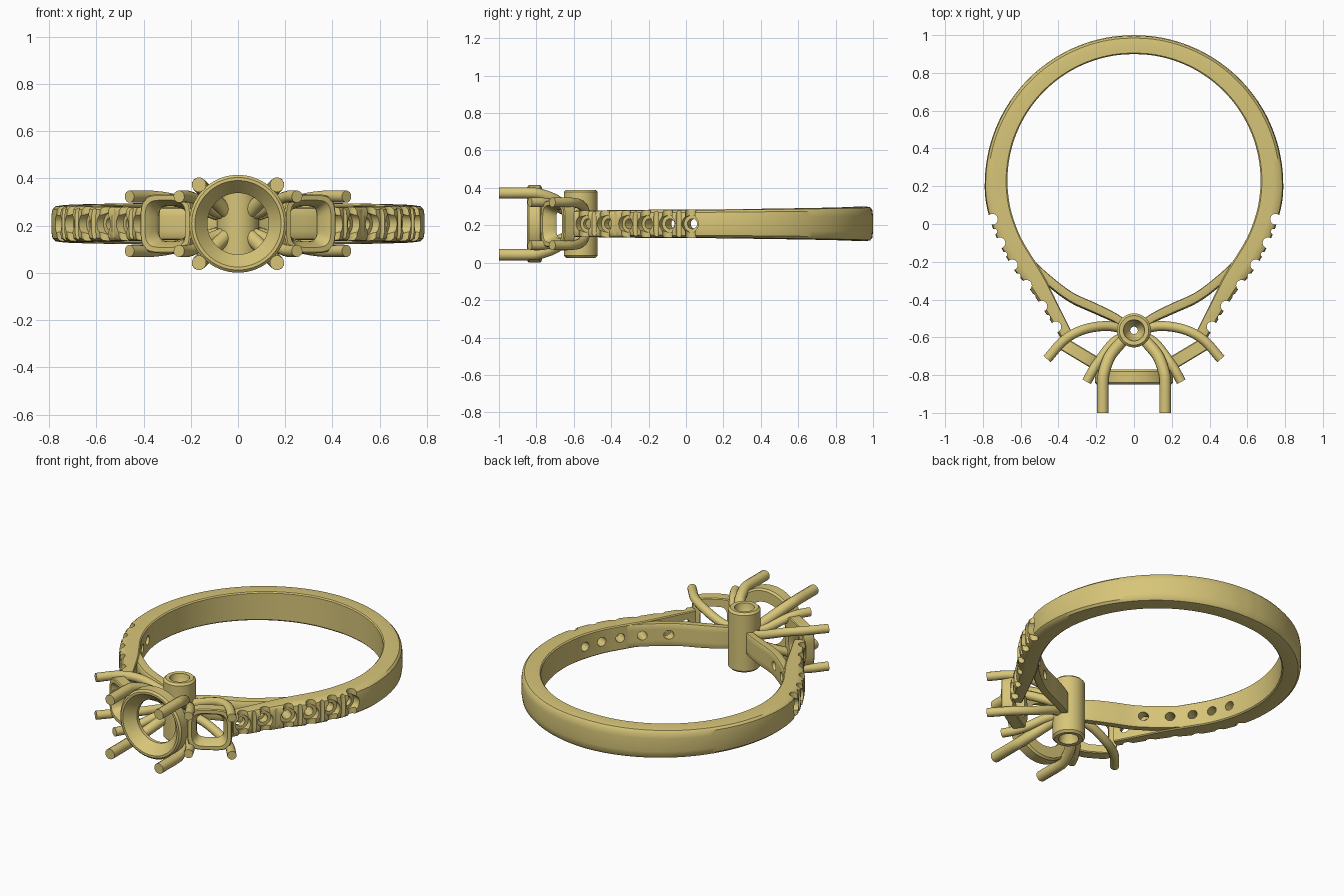
import bpy, bmesh
from math import sin, cos, pi, radians
from mathutils import Vector, Matrix

if "Cube" in bpy.data.objects:
    bpy.data.objects.remove(bpy.data.objects["Cube"])

CZ = 0.208  # height of the ring's mid plane
gold = bpy.data.materials.new("gold")
gold.diffuse_color = (0.68, 0.56, 0.19, 1)
gold.use_nodes = True
gold.node_tree.nodes["Principled BSDF"].inputs["Base Color"].default_value = gold.diffuse_color


def finish(ob, angle=35):
    ob.data.materials.clear()
    ob.data.materials.append(gold)
    bpy.ops.object.select_all(action='DESELECT')
    ob.select_set(True)
    bpy.context.view_layer.objects.active = ob
    bpy.ops.object.shade_smooth_by_angle(angle=radians(angle))


def to_object(bm, name):
    bmesh.ops.recalc_face_normals(bm, faces=bm.faces[:])
    me = bpy.data.meshes.new(name)
    bm.to_mesh(me)
    bm.free()
    ob = bpy.data.objects.new(name, me)
    bpy.context.collection.objects.link(ob)
    return ob


def spline(pts, n=6):
    """Catmull-Rom curve through tuples of any length"""
    P = [Vector(p) for p in pts]
    P = [2 * P[0] - P[1]] + P + [2 * P[-1] - P[-2]]
    out = []
    for a, b, c, d in zip(P, P[1:], P[2:], P[3:]):
        for k in range(n):
            t = k / n
            out.append(0.5 * (2 * b + (c - a) * t + (2 * a - 5 * b + 4 * c - d) * t * t
                              + (3 * b - a - 3 * c + d) * t ** 3))
    return out + [P[-2]]


def skin(bm, loops, closed):
    rows = [[bm.verts.new(p) for p in lp] for lp in loops]
    m = len(rows[0])
    for i in range(len(rows) if closed else len(rows) - 1):
        a, b = rows[i], rows[(i + 1) % len(rows)]
        for j in range(m):
            bm.faces.new((a[j], a[(j + 1) % m], b[(j + 1) % m], b[j]))
    if not closed:
        bm.faces.new(rows[0])
        bm.faces.new(rows[-1])


# Band cross-section: 0 = finger side, 1 = outer side; then half width factor
HALF = [(0, .5), (0, .92), (.06, 1), (.6, 1), (.85, .95), (.96, .8), (1, .45)]
PROFILE = HALF + [(u, -v) for u, v in reversed(HALF)]


def band(name, sections):
    loops = []
    for ix, iy, ox, oy, h in sections:
        loops.append([(ix + (ox - ix) * u, iy + (oy - iy) * u, CZ + h * v) for u, v in PROFILE])
    bm = bmesh.new()
    skin(bm, loops, False)
    return to_object(bm, name)


def ring(name, profile, place, power=2, segs=64):
    """Revolve (radius, height) profile; power > 2 gives a cushion outline"""
    loops = []
    for i in range(segs):
        c, s = cos(2 * pi * i / segs), sin(2 * pi * i / segs)
        k = (abs(c) ** power + abs(s) ** power) ** (-1 / power)
        loops.append([place @ Vector((r * k * c, r * k * s, h)) for r, h in profile])
    bm = bmesh.new()
    skin(bm, loops, True)
    finish(to_object(bm, name))


def wire(name, pts, radius):
    cu = bpy.data.curves.new(name, 'CURVE')
    cu.dimensions = '3D'
    cu.bevel_depth = radius
    cu.bevel_resolution = 4
    cu.use_fill_caps = True
    path = spline(pts)
    sp = cu.splines.new('POLY')
    sp.points.add(len(path) - 1)
    for q, p in zip(sp.points, path):
        q.co = (*p, 1)
    ob = bpy.data.objects.new(name, cu)
    bpy.context.collection.objects.link(ob)
    bpy.ops.object.select_all(action='DESELECT')
    ob.select_set(True)
    bpy.context.view_layer.objects.active = ob
    bpy.ops.object.convert(target='MESH')
    finish(bpy.context.object)


# Shank: round back, then tapering stone-set shoulders
arc = []
for a in range(0, 98, 8):
    s, c = sin(radians(a)), cos(radians(a))
    arc.append((.67 * s, .23 + .67 * c, .79 * s, .21 + .79 * c, .093 - .016 * a / 96))
shoulder = [(.647, .055, .755, 0, .077), (.60, -.07, .70, -.13, .076), (.535, -.18, .63, -.25, .075),
            (.475, -.28, .555, -.34, .074), (.40, -.43, .465, -.475, .072), (.33, -.57, .39, -.60, .07)]
right = spline(arc + shoulder, 4)
left = [(-p[0], p[1], -p[2], p[3], p[4]) for p in reversed(right[1:])]
shank = band("shank", left + right)
bands = [shank]

# Inner strips running from the shank to the centre post
strip = [(.587, -.11, .62, -.135, .068), (.518, -.203, .555, -.235, .068), (.42, -.292, .455, -.33, .068),
         (.32, -.365, .34, -.415, .068), (.2, -.42, .21, -.475, .068), (.1, -.47, .11, -.52, .066),
         (.04, -.51, .05, -.56, .062)]
for sx, side in ((1, "right"), (-1, "left")):
    bands.append(band(side + "_inner_strip",
                      [(sx * p[0], p[1], sx * p[2], p[3], p[4]) for p in spline(strip)]))

# Stone seats: radial drill, wider seat, and cross scallops between beads
SEATS = [(.75, .025, -14), (.71, -.10, -24), (.645, -.217, -34),
         (.57, -.325, -37), (.488, -.435, -35), (.414, -.545, -33)]
cut = bmesh.new()


def drill(p, d, r, back, front=.05):
    rot = Vector((0, 0, 1)).rotation_difference(d).to_matrix().to_4x4()
    bmesh.ops.create_cone(cut, cap_ends=True, segments=20, radius1=r, radius2=r, depth=back + front,
                          matrix=Matrix.Translation(p + d * (front - back) / 2) @ rot)


up = Vector((0, 0, 1))
for sx in (1, -1):
    for i, (x, y, a) in enumerate(SEATS):
        p = Vector((sx * x, y, CZ))
        d = Vector((sx * cos(radians(a)), sin(radians(a)), 0))
        drill(p, d, .027, .14 if i == 5 else .22)
        drill(p, d, .046, .035)
        drill(p, up, .029, .12, .12)
        if i < 5:
            mid = (p + Vector((sx * SEATS[i + 1][0], SEATS[i + 1][1], CZ))) / 2
            drill(mid + d * .008, up, .014, .121, .121)
cutter = to_object(cut, "stone_seat_cutter")
cutter.hide_render = True
for ob in bands:
    mod = ob.modifiers.new("seats", 'BOOLEAN')
    mod.operation = 'DIFFERENCE'
    mod.solver = 'EXACT'
    mod.use_self = True
    mod.object = cutter
    bpy.context.view_layer.objects.active = ob
    bpy.ops.object.modifier_apply(modifier=mod.name)
    finish(ob)
bpy.data.objects.remove(cutter)

# Hollow post behind the centre stone
POST = [(.02, .1), (.05, .14), (.056, .18), (.078, .182), (.09, .17)]
ring("centre_post", POST + [(r, -h) for r, h in reversed(POST)], Matrix.Translation((0, -.563, CZ)))

# Centre stone collar, facing the front
face_front = Matrix.Rotation(pi / 2, 4, 'X')
ring("centre_collar", [(.196, .04), (.207, .03), (.207, -.03), (.196, -.04), (.13, -.04), (.13, -.02), (.183, .04)],
     Matrix.Translation((0, -.81, CZ)) @ face_front)

centre_prong = [(.03, -.59, .03), (.08, -.64, .08), (.13, -.705, .13), (.16, -.79, .16),
                (.165, -.85, .165), (.165, -.92, .165), (.165, -1, .165)]
outer_prong = [(.05, -.555, .03), (.15, -.54, .06), (.27, -.56, .1), (.37, -.615, .115), (.46, -.715, .115)]
inner_prong = [(.03, -.58, .03), (.11, -.63, .06), (.175, -.71, .1), (.215, -.77, .115), (.25, -.835, .115)]

for sx, side in ((1, "right"), (-1, "left")):
    # Cushion-shaped side stone collars, turned outwards
    ring(side + "_side_collar", [(.12, .035), (.125, .03), (.125, -.03), (.12, -.035), (.075, -.035), (.075, -.01), (.1, .035)],
         Matrix.Translation((sx * .29, -.685, CZ)) @ Matrix.Rotation(sx * radians(31), 4, 'Z') @ face_front, 4)
    # Curved prongs fanning out of the post
    for sz, level in ((1, "upper"), (-1, "lower")):
        for kind, pts, r in (("centre", centre_prong, .031), ("side_outer", outer_prong, .026),
                             ("side_inner", inner_prong, .026)):
            wire(f"{side}_{level}_{kind}_prong", [(sx * x, y, CZ + sz * z) for x, y, z in pts], r)
